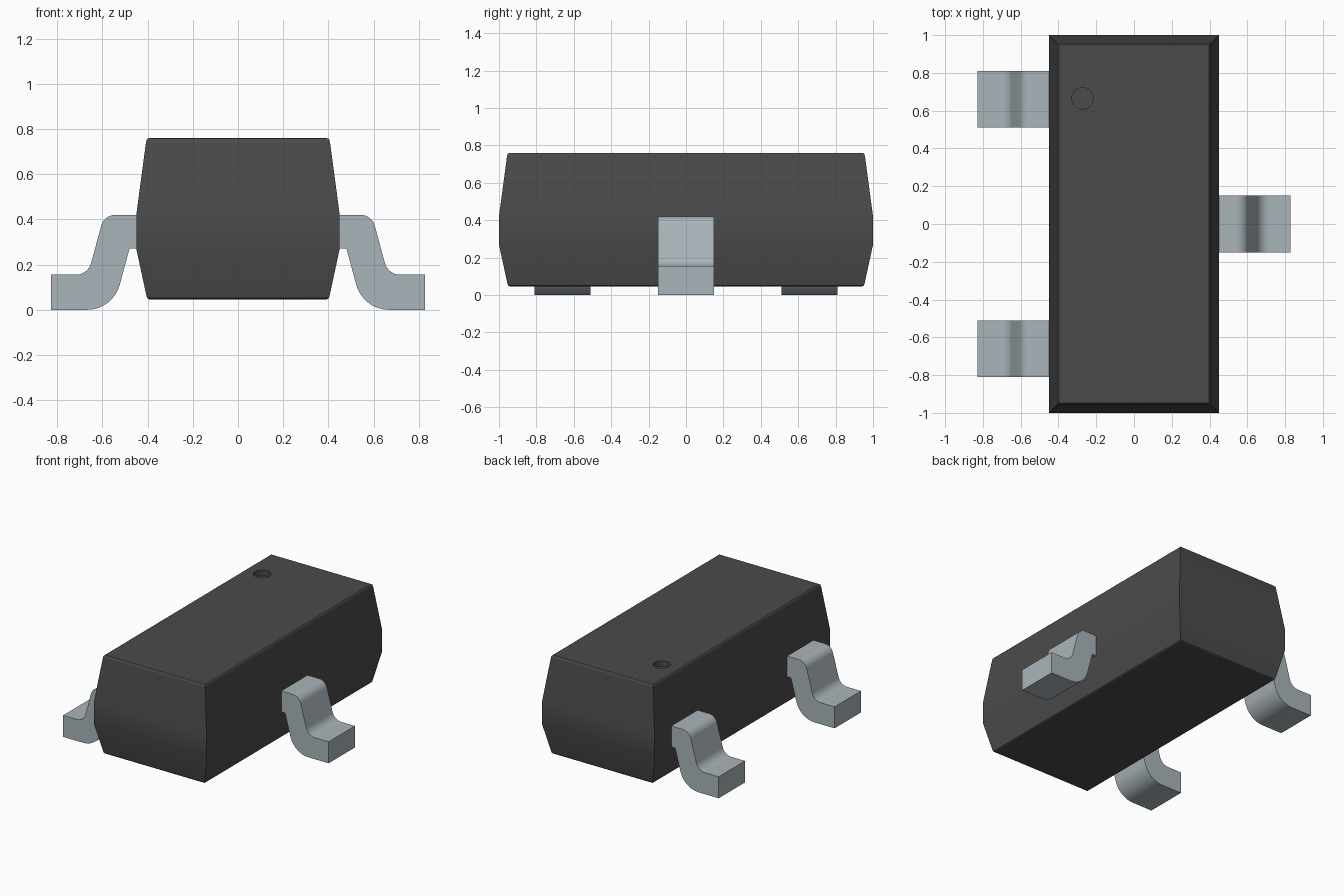
import bpy, bmesh, math
from mathutils import Vector

cube = bpy.data.objects.get("Cube")
if cube:
    bpy.data.objects.remove(cube, do_unlink=True)


def material(name, rgb):
    m = bpy.data.materials.new(name)
    m.use_nodes = True
    m.diffuse_color = (*rgb, 1)
    bsdf = next(n for n in m.node_tree.nodes if n.type == 'BSDF_PRINCIPLED')
    bsdf.inputs["Base Color"].default_value = (*rgb, 1)
    return m


BODY = material("charcoal plastic", (0.07, 0.07, 0.07))
METAL = material("tinned metal", (0.40, 0.46, 0.49))


def loft(name, rings, mat):
    """Join equal-length rings of points into a closed solid."""
    bm = bmesh.new()
    loops = [[bm.verts.new(p) for p in ring] for ring in rings]
    n = len(loops[0])
    for a, b in zip(loops, loops[1:]):
        for i in range(n):
            j = (i + 1) % n
            bm.faces.new((a[i], a[j], b[j], b[i]))
    bm.faces.new(loops[0])
    bm.faces.new(loops[-1])
    bmesh.ops.recalc_face_normals(bm, faces=bm.faces)
    mesh = bpy.data.meshes.new(name)
    bm.to_mesh(mesh)
    bm.free()
    mesh.materials.append(mat)
    obj = bpy.data.objects.new(name, mesh)
    bpy.context.collection.objects.link(obj)
    return obj


def activate(obj):
    bpy.ops.object.select_all(action='DESELECT')
    obj.select_set(True)
    bpy.context.view_layer.objects.active = obj


def smooth(obj):
    activate(obj)
    bpy.ops.object.shade_smooth_by_angle(angle=math.radians(30))
    mod = obj.modifiers.new("even_shading", 'WEIGHTED_NORMAL')
    mod.keep_sharp = True


def fillet(corners, steps=8):
    """Round each (x, z, radius) corner of a closed profile."""
    out = []
    for i, (x, z, r) in enumerate(corners):
        p = Vector((x, z))
        if r == 0:
            out.append(p)
            continue
        a = (Vector(corners[i - 1][:2]) - p).normalized()
        b = (Vector(corners[(i + 1) % len(corners)][:2]) - p).normalized()
        half = a.angle(b) / 2
        centre = p + (a + b).normalized() * (r / math.sin(half))
        start = p + a * (r / math.tan(half)) - centre
        end = p + b * (r / math.tan(half)) - centre
        sweep = start.angle(end)
        for k in range(steps + 1):
            t = k / steps
            out.append(centre + (start * math.sin((1 - t) * sweep)
                                 + end * math.sin(t * sweep)) / math.sin(sweep))
    return out


# Body: stacked rectangles, drafted walls and rounded top and bottom rims
levels = [(0.062, 0.045), (0.054, 0.047), (0.048, 0.052), (0.045, 0.061),
          (0, 0.27), (0, 0.42),
          (0.043, 0.742), (0.046, 0.752), (0.052, 0.758), (0.061, 0.76)]
body = loft("body", [[(sx * (0.45 - d), sy * (1 - d), z) for sx, sy in
                      ((-1, -1), (1, -1), (1, 1), (-1, 1))]
                     for d, z in levels], BODY)

# Round pin-one dimple cut into the top
circle = [(-0.272 + 0.057 * math.cos(a), 0.665 + 0.057 * math.sin(a))
          for a in (math.tau * i / 32 for i in range(32))]
cutter = loft("dimple_cutter", [[(x, y, z) for x, y in circle]
                                for z in (0.72, 0.80)], BODY)
cutter.hide_render = True
cut = body.modifiers.new("dimple", 'BOOLEAN')
cut.operation = 'DIFFERENCE'
cut.solver = 'EXACT'
cut.object = cutter
activate(body)
bpy.ops.object.modifier_apply(modifier=cut.name)
bpy.data.objects.remove(cutter, do_unlink=True)
smooth(body)

# Gull-wing leads: one bent profile extruded across the lead width
profile = fillet([(0.42, 0.42, 0), (0.592, 0.42, 0.065), (0.664, 0.155, 0.07),
                  (0.828, 0.155, 0), (0.828, 0, 0), (0.553, 0, 0.15),
                  (0.48, 0.27, 0), (0.42, 0.27, 0)])
for name, side, y in (("lead_left", 1, 0), ("lead_right_front", -1, -0.66),
                      ("lead_right_back", -1, 0.66)):
    smooth(loft(name, [[(side * x, y + w, z) for x, z in profile]
                       for w in (-0.15, 0.15)], METAL))
